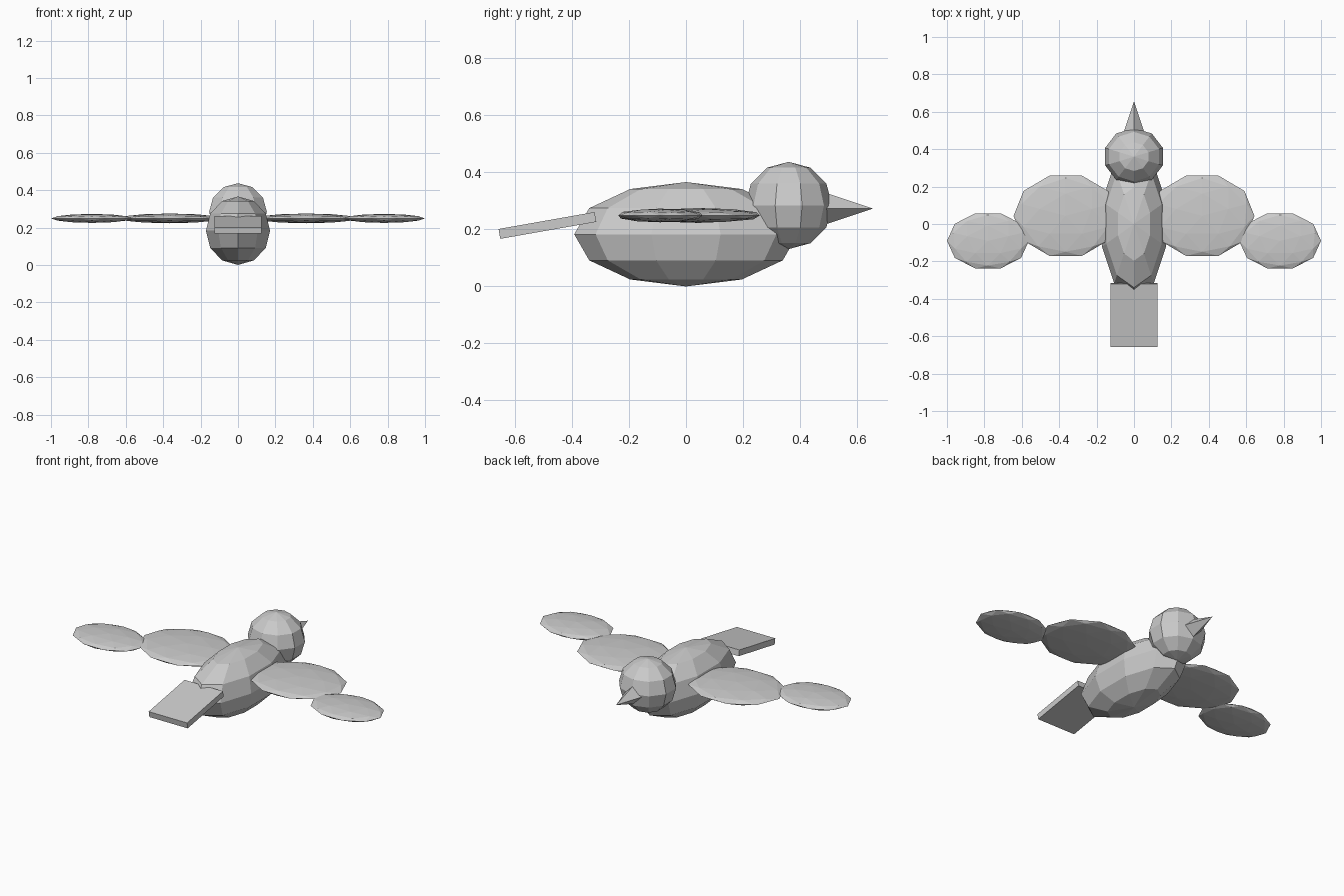
import bpy
from math import radians, pi

if "Cube" in bpy.data.objects:
    bpy.data.objects.remove(bpy.data.objects["Cube"])


def finish(name, scale=(1, 1, 1)):
    ob = bpy.context.object
    ob.name = name
    ob.scale = scale
    return ob


def round_part(name, loc, radii):
    # Faceted sphere: 10 sides, 6 rings
    bpy.ops.mesh.primitive_uv_sphere_add(segments=10, ring_count=6, radius=1, location=loc)
    return finish(name, radii)


def wing_part(name, loc, radii):
    # Flattened icosphere turned so that its points face sideways
    bpy.ops.mesh.primitive_ico_sphere_add(subdivisions=2, radius=1, location=loc,
                                          rotation=(0, 0, pi / 2))
    rx, ry, rz = radii
    return finish(name, (ry, rx, rz))


# Body and head
round_part("body", (0, 0, 0.183), (0.18, 0.392, 0.183))
round_part("head", (0, 0.36, 0.284), (0.162, 0.153, 0.153))

# Four-sided beak pointing along +y
bpy.ops.mesh.primitive_cone_add(vertices=4, radius1=0.06, radius2=0, depth=0.18,
                                location=(0, 0.566, 0.273), rotation=(-pi / 2, 0, 0))
finish("beak")

# Tail slab, drooping backwards
bpy.ops.mesh.primitive_cube_add(size=1, location=(0, -0.486, 0.214),
                                rotation=(radians(10), 0, 0))
finish("tail", (0.252, 0.342, 0.035))

# Wings: inner and outer section on each side
for side, label in ((1, "right"), (-1, "left")):
    wing_part(f"inner_wing_{label}", (side * 0.365, 0.044, 0.249), (0.279, 0.226, 0.026))
    wing_part(f"outer_wing_{label}", (side * 0.781, -0.09, 0.249), (0.219, 0.155, 0.024))
